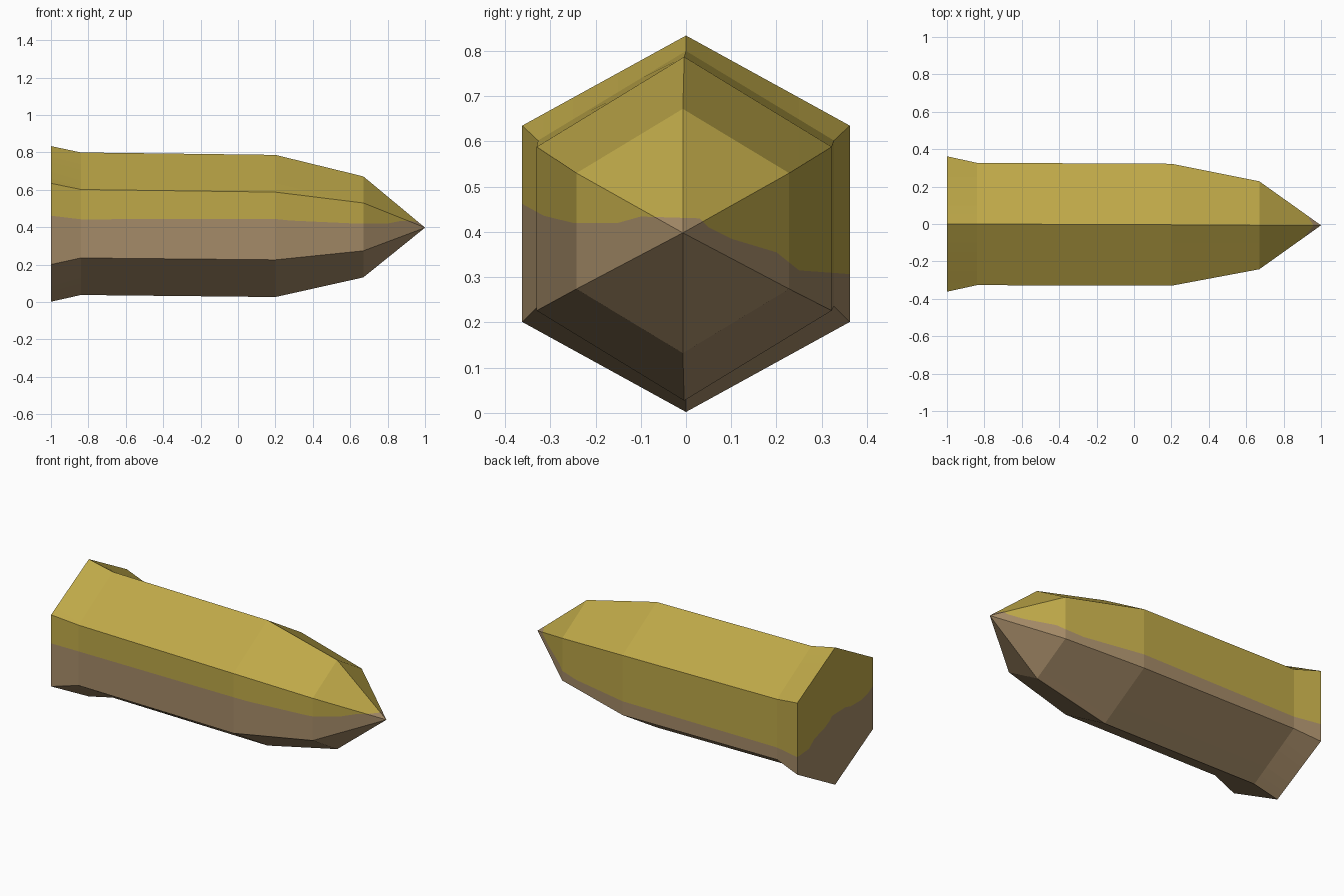
import bpy, bmesh
from mathutils import Vector

if "Cube" in bpy.data.objects:
    bpy.data.objects.remove(bpy.data.objects["Cube"])


def material(name, rgb):
    m = bpy.data.materials.new(name)
    m.diffuse_color = (*rgb, 1)
    m.use_nodes = True
    m.node_tree.nodes["Principled BSDF"].inputs["Base Color"].default_value = m.diffuse_color
    return m


# Hexagonal rings along the body: x, y centre, z centre, half width, half height, side half height
RINGS = [(-1.0, 0.0, 0.418, 0.362, 0.416, 0.217),
         (-0.84, 0.0, 0.419, 0.327, 0.381, 0.183),
         (0.20, -0.004, 0.407, 0.326, 0.380, 0.181),
         (0.67, -0.007, 0.402, 0.235, 0.270, 0.128)]
TIP = (1.0, -0.007, 0.398)

# Height of the colour border across the width: (y, z)
BORDER = [(-0.40, 0.483), (-0.315, 0.436), (-0.25, 0.42), (-0.15, 0.42),
          (-0.10, 0.434), (0.03, 0.43), (0.05, 0.41), (0.10, 0.385),
          (0.20, 0.355), (0.25, 0.315), (0.40, 0.304)]


def border_height(y):
    for (y0, z0), (y1, z1) in zip(BORDER, BORDER[1:]):
        if y <= y1:
            return z0 + (z1 - z0) * (y - y0) / (y1 - y0)
    return BORDER[-1][1]


def cut(bm, faces, point, normal):
    edges = {e for f in faces for e in f.edges}
    verts = {v for f in faces for v in f.verts}
    bmesh.ops.bisect_plane(bm, geom=list(verts) + list(edges) + list(faces),
                           dist=1e-5, plane_co=point, plane_no=normal)


# Body: flared butt, long shaft, tapered shoulder and pointed tip
bm = bmesh.new()
rings = []
for x, cy, cz, w, h, s in RINGS:
    outline = [(0, h), (w, s), (w, -s), (0, -h), (-w, -s), (-w, s)]
    rings.append([bm.verts.new((x, cy + y, cz + z)) for y, z in outline])
tip = bm.verts.new(TIP)
bm.faces.new(rings[0])
for a, b in zip(rings, rings[1:]):
    for i in range(6):
        j = (i + 1) % 6
        bm.faces.new((a[i], a[j], b[j], b[i]))
for i in range(6):
    bm.faces.new((rings[-1][i], rings[-1][(i + 1) % 6], tip))
bmesh.ops.recalc_face_normals(bm, faces=bm.faces[:])

# Colour border: slice into strips, then cut each strip along the sloping border
for y, z in BORDER[1:-1]:
    cut(bm, bm.faces[:], (0, y, 0), (0, 1, 0))
for (y0, z0), (y1, z1) in zip(BORDER, BORDER[1:]):
    strip = [f for f in bm.faces if y0 < f.calc_center_median().y < y1]
    cut(bm, strip, (0, y0, z0), Vector((0, z0 - z1, y1 - y0)).normalized())
for f in bm.faces:
    c = f.calc_center_median()
    f.material_index = 0 if c.z > border_height(c.y) else 1

mesh = bpy.data.meshes.new("pointed_body")
bm.to_mesh(mesh)
bm.free()
mesh.materials.append(material("mustard yellow", (0.515, 0.392, 0.065)))
mesh.materials.append(material("dull brown", (0.376, 0.258, 0.138)))
body = bpy.data.objects.new("pointed_body", mesh)
bpy.context.collection.objects.link(body)
